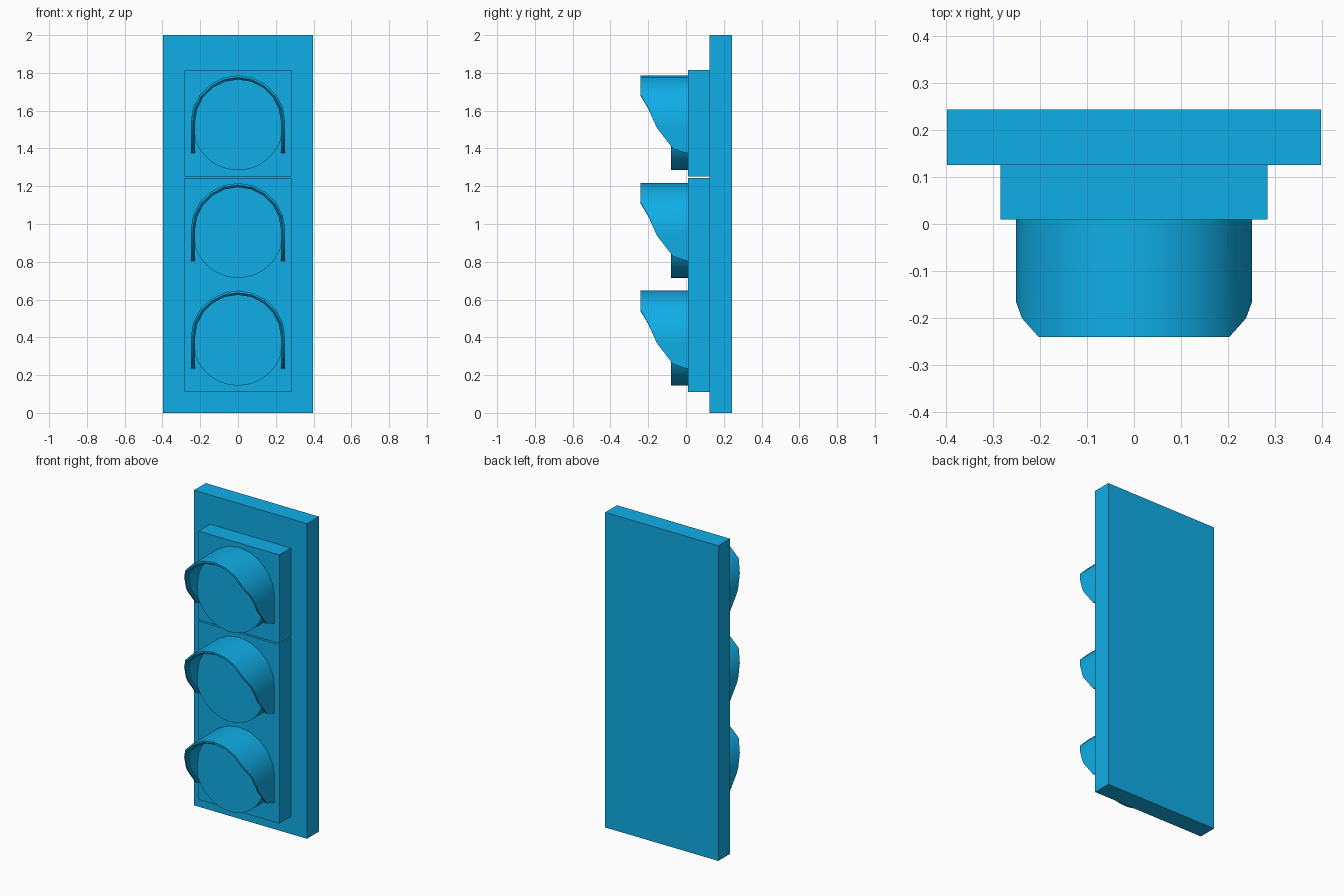
import bpy, bmesh, math

if "Cube" in bpy.data.objects:
    bpy.data.objects.remove(bpy.data.objects["Cube"])

blue = bpy.data.materials.new("signal_blue")
blue.diffuse_color = (0.005, 0.42, 0.8, 1)
blue.use_nodes = True
blue.node_tree.nodes["Principled BSDF"].inputs["Base Color"].default_value = blue.diffuse_color

def make_object(name, bm, smooth=False):
    bmesh.ops.recalc_face_normals(bm, faces=bm.faces)
    mesh = bpy.data.meshes.new(name)
    bm.to_mesh(mesh)
    bm.free()
    mesh.materials.append(blue)
    ob = bpy.data.objects.new(name, mesh)
    bpy.context.collection.objects.link(ob)
    if smooth:
        bpy.ops.object.select_all(action='DESELECT')
        ob.select_set(True)
        bpy.context.view_layer.objects.active = ob
        bpy.ops.object.shade_smooth_by_angle(angle=math.radians(35))
    return ob

def box(name, half_width, y0, y1, z0, z1):
    bm = bmesh.new()
    bmesh.ops.create_cube(bm, size=1)
    for v in bm.verts:
        v.co = (v.co.x * 2 * half_width,
                (y0 + y1) / 2 + v.co.y * (y1 - y0),
                (z0 + z1) / 2 + v.co.z * (z1 - z0))
    return make_object(name, bm)

def lens(name, zc):
    bm = bmesh.new()
    bmesh.ops.create_cone(bm, cap_ends=True, segments=48, radius1=0.24,
                          radius2=0.24, depth=0.09)
    for v in bm.verts:
        x, y, z = v.co
        v.co = (x, z - 0.035, y + zc)
    return make_object(name, bm, True)

# Side outline of the visor: height relative to arch centre, front y
CUT = [(-0.162, 0.0), (-0.137, -0.07), (-0.027, -0.155),
       (0.077, -0.20), (0.146, -0.24), (0.26, -0.24)]

def front_y(z):
    for (z0, y0), (z1, y1) in zip(CUT, CUT[1:]):
        if z <= z1:
            t = max(0, (z - z0) / (z1 - z0))
            return y0 + t * (y1 - y0)
    return CUT[-1][1]

def visor(name, zc):
    # Arch path: straight legs, then a half circle (unit direction, drop)
    legs = [-0.162, -0.137, -0.08, -0.027]
    path = [(1, 0, z) for z in legs]
    path += [(math.cos(a), math.sin(a), 0)
             for a in (math.pi * i / 10 for i in range(11))]
    path += [(-1, 0, z) for z in reversed(legs)]
    bm = bmesh.new()
    rings = []
    for c, s, drop in path:
        yf = front_y(0.25 * s + drop)
        # Section with a bevelled inner front edge
        section = ((0.25, 0.01), (0.25, yf), (0.239, yf),
                   (0.228, min(yf + 0.015, 0.006)), (0.228, 0.01))
        rings.append([bm.verts.new((r * c, y, zc + r * s + drop))
                      for r, y in section])
    for a, b in zip(rings, rings[1:]):
        for i in range(5):
            j = (i + 1) % 5
            bm.faces.new((a[i], a[j], b[j], b[i]))
    bm.faces.new(rings[0])
    bm.faces.new(rings[-1])
    return make_object(name, bm, True)

# Backing board and the two housing blocks
box("backing_board", 0.397, 0.125, 0.243, 0, 2)
box("upper_housing", 0.283, 0.01, 0.125, 1.252, 1.815)
box("lower_housing", 0.283, 0.01, 0.125, 0.11, 1.243)

# Three lamps, each with a hood
for i, label in enumerate(("top", "middle", "bottom")):
    drop = 0.57 * i
    lens(label + "_lens", 1.525 - drop)
    visor(label + "_visor", 1.537 - drop)
